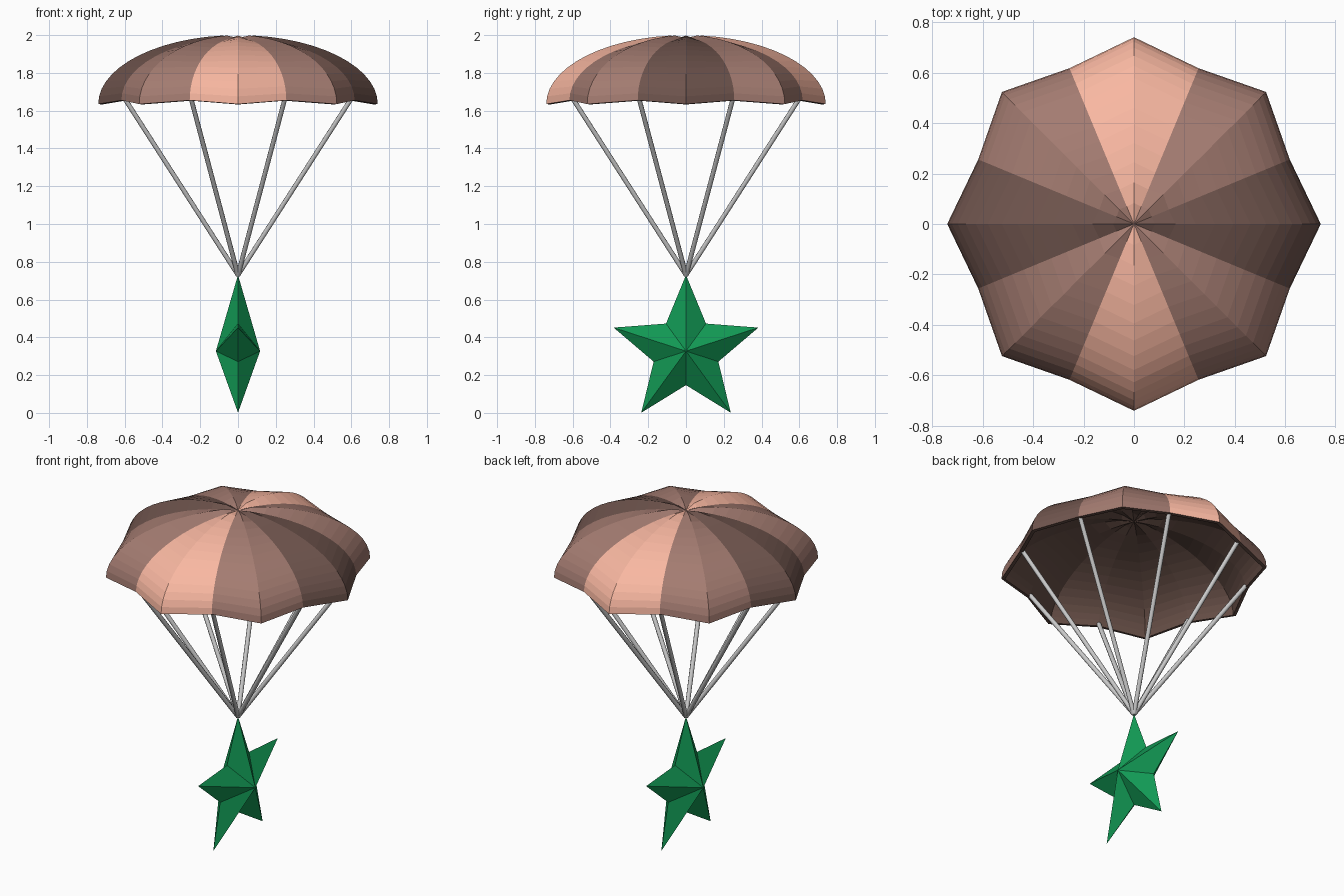
import bpy, bmesh
from math import sin, cos, pi
from mathutils import Vector

if "Cube" in bpy.data.objects:
    bpy.data.objects.remove(bpy.data.objects["Cube"])


def material(name, rgb):
    m = bpy.data.materials.new(name)
    m.diffuse_color = (*rgb, 1)
    m.use_nodes = True
    m.node_tree.nodes["Principled BSDF"].inputs["Base Color"].default_value = m.diffuse_color
    return m


def make_object(name, bm, mats=()):
    bmesh.ops.recalc_face_normals(bm, faces=bm.faces)
    me = bpy.data.meshes.new(name)
    bm.to_mesh(me)
    bm.free()
    for m in mats:
        me.materials.append(m)
    ob = bpy.data.objects.new(name, me)
    bpy.context.collection.objects.link(ob)
    return ob


light = material("light_panel", (0.95, 0.48, 0.36))
medium = material("medium_panel", (0.37, 0.20, 0.165))
dark = material("dark_panel", (0.16, 0.09, 0.075))
lining = material("lining", (0.13, 0.075, 0.06))
green = material("green", (0.006, 0.32, 0.09))

# canopy: eight puffed panels, ridges on even columns, seams on odd ones
RINGS, COLS = 14, 16
bm = bmesh.new()
apex = bm.verts.new((0, 0, 1.985))
rings = []
for i in range(1, RINGS + 1):
    t = pi / 2 * i / RINGS
    ring = []
    for j in range(COLS):
        radius, base, height = (0.668, 1.655, 0.33) if j % 2 else (0.74, 1.635, 0.365)
        a = 2 * pi * j / COLS
        r = radius * sin(t)
        ring.append(bm.verts.new((r * cos(a), r * sin(a), base + height * cos(t))))
    rings.append(ring)
panel_colours = (2, 1, 0, 1)
for j in range(COLS):
    k = (j + 1) % COLS
    faces = [bm.faces.new((apex, rings[0][j], rings[0][k]))]
    faces += [bm.faces.new((a[j], b[j], b[k], a[k])) for a, b in zip(rings, rings[1:])]
    for f in faces:
        f.material_index = panel_colours[((j + 1) // 2) % 4]
bmesh.ops.recalc_face_normals(bm, faces=bm.faces)
if rings[0][0].link_faces[0].normal.z < 0:
    bmesh.ops.reverse_faces(bm, faces=bm.faces)
me = bpy.data.meshes.new("canopy")
bm.to_mesh(me)
bm.free()
for m in (light, medium, dark, lining):
    me.materials.append(m)
canopy = bpy.data.objects.new("canopy", me)
bpy.context.collection.objects.link(canopy)
solid = canopy.modifiers.new("thickness", "SOLIDIFY")
solid.thickness = 0.02
solid.offset = -1
solid.material_offset = 3
solid.material_offset_rim = 3

# cords: from each seam at the rim down to the star's top point
knot = Vector((0, 0, 0.73))
for j in range(8):
    a = pi / 8 + j * pi / 4
    top = Vector((0.65 * cos(a), 0.65 * sin(a), 1.665))
    d = top - knot
    bm = bmesh.new()
    bmesh.ops.create_cone(bm, cap_ends=True, segments=8, radius1=0.013,
                          radius2=0.013, depth=d.length)
    cord = make_object(f"cord_{j + 1}", bm)
    cord.location = (top + knot) / 2
    cord.rotation_mode = "QUATERNION"
    cord.rotation_quaternion = d.to_track_quat("Z", "Y")
    for p in cord.data.polygons:
        p.use_smooth = len(p.vertices) == 4

# star: faceted five-pointed star facing along x
bm = bmesh.new()
zc = 0.327
outline = []
for i in range(10):
    r = 0.18 if i % 2 else 0.403
    a = i * pi / 5
    outline.append(bm.verts.new((0, r * sin(a), zc + r * cos(a))))
for x in (0.117, -0.117):
    centre = bm.verts.new((x, 0, zc))
    for i in range(10):
        bm.faces.new((centre, outline[i], outline[(i + 1) % 10]))
make_object("star", bm, [green])
